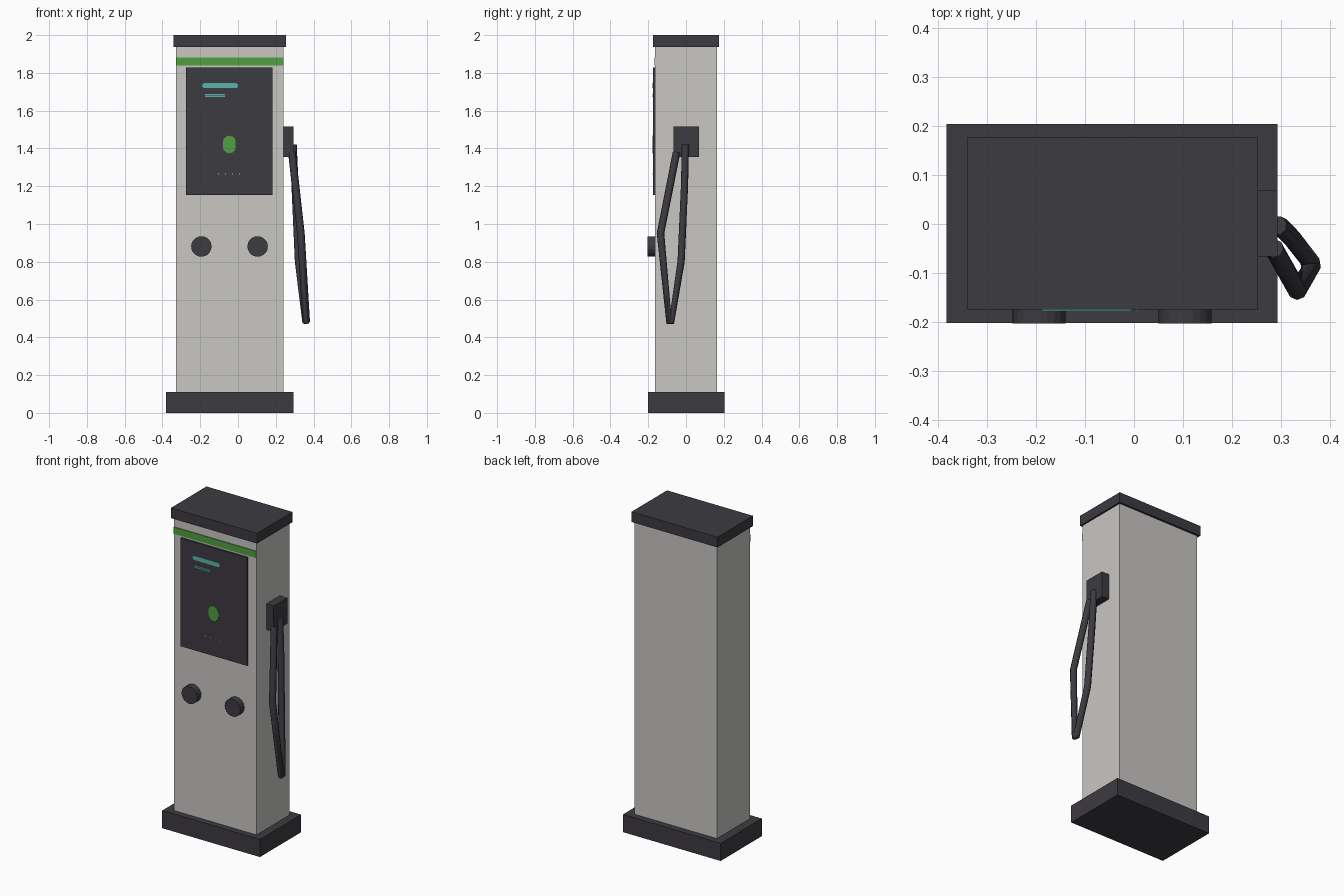
import bpy, bmesh, math
from mathutils import Matrix

if "Cube" in bpy.data.objects:
    bpy.data.objects.remove(bpy.data.objects["Cube"])


def material(name, rgb):
    m = bpy.data.materials.new(name)
    m.diffuse_color = (*rgb, 1)
    m.use_nodes = True
    m.node_tree.nodes["Principled BSDF"].inputs["Base Color"].default_value = m.diffuse_color
    return m


GREY = material("light_grey", (0.58, 0.57, 0.545))
DARK = material("charcoal", (0.046, 0.043, 0.053))
GREEN = material("green", (0.08, 0.35, 0.053))
TEAL = material("teal", (0.107, 0.45, 0.41))


def finish(name, bm, mat):
    bmesh.ops.recalc_face_normals(bm, faces=bm.faces)
    me = bpy.data.meshes.new(name)
    bm.to_mesh(me)
    bm.free()
    me.materials.append(mat)
    ob = bpy.data.objects.new(name, me)
    bpy.context.collection.objects.link(ob)
    return ob


def box(name, x, y, z, mat):
    # box from (min, max) ranges on each axis
    bm = bmesh.new()
    size = [b - a for a, b in (x, y, z)]
    mid = [(a + b) / 2 for a, b in (x, y, z)]
    bmesh.ops.create_cube(bm, size=1, matrix=Matrix.Translation(mid) @ Matrix.Diagonal((*size, 1)))
    return finish(name, bm, mat)


def disc(name, cx, cz, rx, rz, y, mat, sides=16):
    # prism with its axis along y
    bm = bmesh.new()
    front = [bm.verts.new((cx + rx * math.cos(2 * math.pi * i / sides), y[0],
                           cz + rz * math.sin(2 * math.pi * i / sides))) for i in range(sides)]
    face = bm.faces.new(front)
    ext = bmesh.ops.extrude_face_region(bm, geom=[face])
    bmesh.ops.translate(bm, vec=(0, y[1] - y[0], 0),
                        verts=[v for v in ext["geom"] if isinstance(v, bmesh.types.BMVert)])
    return finish(name, bm, mat)


def pill(name, x, z, y, mat, steps=6):
    # plate with two rounded ends, along x or z
    bm = bmesh.new()
    w, h = x[1] - x[0], z[1] - z[0]
    r = min(w, h) / 2
    cx, cz = sum(x) / 2, sum(z) / 2
    along_z = h > w
    half = max(w, h) / 2 - r
    verts = []
    for side in (0, 1):
        for i in range(steps + 1):
            a = math.pi * (side + i / steps) - math.pi / 2
            u = (half if side == 0 else -half) + r * math.cos(a)
            v = r * math.sin(a)
            verts.append(bm.verts.new((cx + (v if along_z else u), y[0], cz + (u if along_z else v))))
    ext = bmesh.ops.extrude_face_region(bm, geom=[bm.faces.new(verts)])
    bmesh.ops.translate(bm, vec=(0, y[1] - y[0], 0),
                        verts=[v for v in ext["geom"] if isinstance(v, bmesh.types.BMVert)])
    return finish(name, bm, mat)


# cabinet
box("base", (-0.382, 0.293), (-0.202, 0.204), (0, 0.11), DARK)
box("cabinet", (-0.328, 0.242), (-0.163, 0.163), (0.11, 1.94), GREY)
box("top_cap", (-0.341, 0.253), (-0.174, 0.176), (1.936, 2.0), DARK)
box("green_stripe", (-0.328, 0.242), (-0.168, -0.160), (1.84, 1.882), GREEN)

# display panel and its painted details
box("display_panel", (-0.276, 0.183), (-0.174, -0.160), (1.154, 1.829), DARK)
PLATE = (-0.177, -0.173)
pill("display_bar", (-0.19, 0.0), (1.719, 1.746), PLATE, TEAL)
for i, z in enumerate((1.673, 1.682)):
    box(f"display_line_{i}", (-0.176, -0.07), PLATE, (z, z + 0.006), TEAL)
pill("status_light", (-0.08, -0.012), (1.374, 1.468), PLATE, GREEN)
for i in range(4):
    disc(f"indicator_dot_{i}", -0.104 + 0.037 * i, 1.265, 0.003, 0.003, PLATE, GREY, 8)

# front sockets
for i, x in enumerate((-0.194, 0.104)):
    disc(f"socket_{i}", x, 0.881, 0.054, 0.054, (-0.203, -0.155), DARK, 20)

# cable holster
box("cable_holster", (0.235, 0.293), (-0.066, 0.068), (1.355, 1.516), DARK)

# hanging cable
path = [(0.292, -0.003, 1.42), (0.302, -0.008, 1.2), (0.32, -0.026, 0.80), (0.359, -0.076, 0.485),
        (0.361, -0.09, 0.485), (0.333, -0.135, 0.95), (0.285, -0.05, 1.38)]
cu = bpy.data.curves.new("cable", 'CURVE')
cu.dimensions = '3D'
cu.bevel_depth = 0.02
cu.bevel_resolution = 2
cu.use_fill_caps = True
sp = cu.splines.new('POLY')
sp.points.add(len(path) - 1)
for p, co in zip(sp.points, path):
    p.co = (*co, 1)
cu.materials.append(DARK)
cable = bpy.data.objects.new("cable", cu)
bpy.context.collection.objects.link(cable)
bpy.context.view_layer.objects.active = cable
cable.select_set(True)
bpy.ops.object.convert(target='MESH')
bpy.ops.object.shade_smooth_by_angle(angle=math.radians(50))
